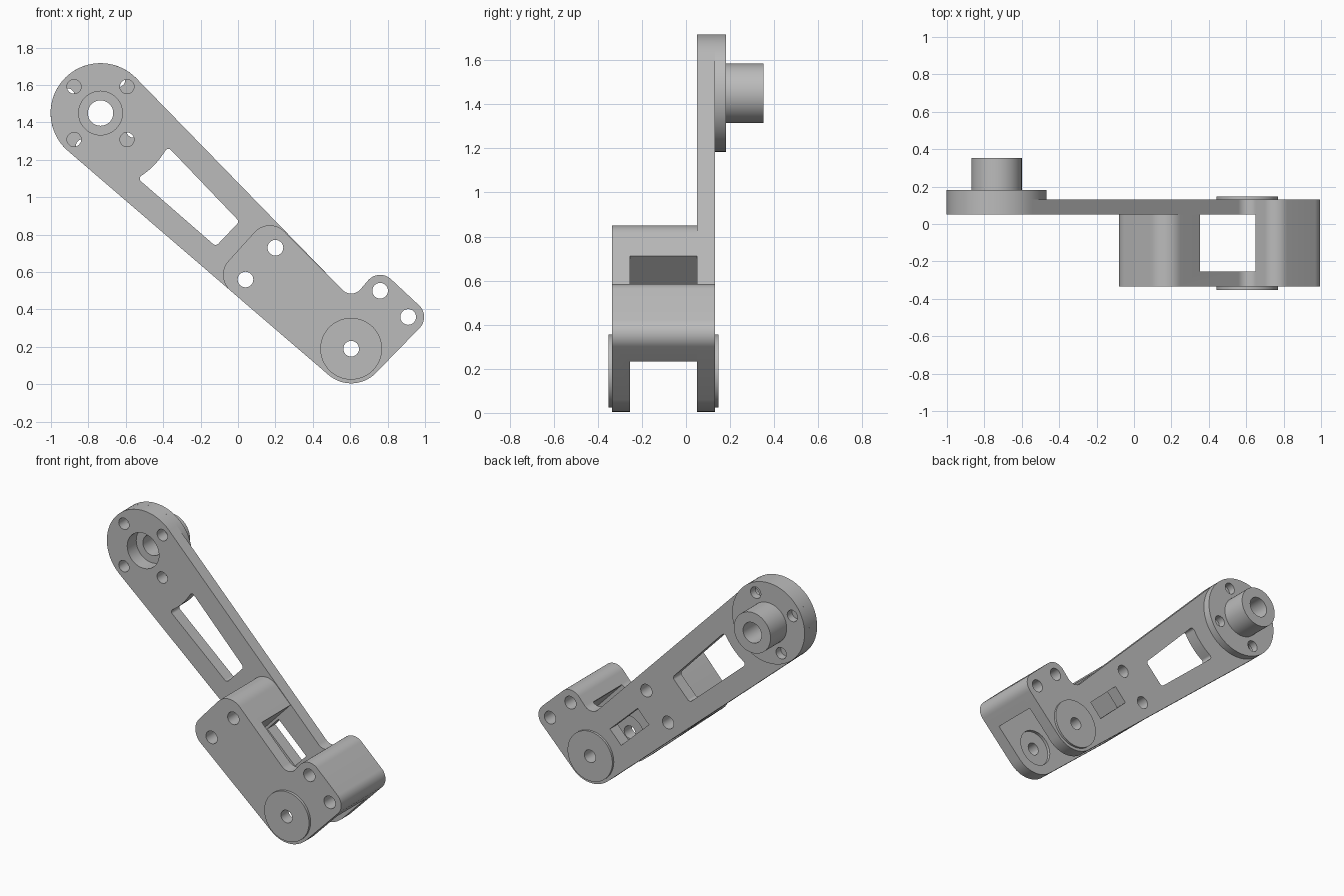
import bpy, bmesh, math
from mathutils import Vector

cube = bpy.data.objects.get("Cube")
if cube:
    bpy.data.objects.remove(cube, do_unlink=True)

grey = bpy.data.materials.new("plain grey")
grey.use_nodes = True
grey.diffuse_color = (0.5, 0.5, 0.5, 1)
grey.node_tree.nodes["Principled BSDF"].inputs["Base Color"].default_value = (0.5, 0.5, 0.5, 1)


def belt(circles, step=math.radians(6)):
    """Outline wrapped counter-clockwise round circles (x, z, r); negative r is a concave fillet."""
    n = len(circles)
    normals = []
    for i in range(n):
        x1, z1, r1 = circles[i]
        x2, z2, r2 = circles[(i + 1) % n]
        d = Vector((x2 - x1, z2 - z1))
        s = max(-1.0, min(1.0, (r1 - r2) / d.length))
        d.normalize()
        right = Vector((d.y, -d.x))
        v = right * math.sqrt(1 - s * s) + d * s
        normals.append(math.atan2(v.y, v.x))
    pts = []
    for i, (x, z, r) in enumerate(circles):
        a = normals[i - 1]
        turn = normals[i] - a
        if r > 0:
            turn %= math.tau
        else:
            turn = (turn + math.pi) % math.tau - math.pi
        k = max(2, math.ceil(abs(turn) / step))
        for j in range(k + 1):
            t = a + turn * j / k
            pts.append((x + r * math.cos(t), z + r * math.sin(t)))
    return pts


def disc(x, z, r, sides=48):
    return [(x + r * math.cos(math.tau * i / sides), z + r * math.sin(math.tau * i / sides))
            for i in range(sides)]


def prism(name, outline, y0, y1):
    bm = bmesh.new()
    face = bm.faces.new([bm.verts.new((x, y0, z)) for x, z in outline])
    ext = bmesh.ops.extrude_face_region(bm, geom=[face], use_keep_orig=True)["geom"]
    for v in ext:
        if isinstance(v, bmesh.types.BMVert):
            v.co.y = y1
    bmesh.ops.recalc_face_normals(bm, faces=bm.faces)
    mesh = bpy.data.meshes.new(name)
    bm.to_mesh(mesh)
    bm.free()
    mesh.materials.append(grey)
    ob = bpy.data.objects.new(name, mesh)
    bpy.context.collection.objects.link(ob)
    return ob


def activate(ob):
    bpy.ops.object.select_all(action="DESELECT")
    ob.select_set(True)
    bpy.context.view_layer.objects.active = ob


def cut(ob, outline, y0=-1, y1=1):
    tool = prism("cutter", outline, y0, y1)
    mod = ob.modifiers.new("cut", "BOOLEAN")
    mod.operation = "DIFFERENCE"
    mod.solver = "EXACT"
    mod.object = tool
    activate(ob)
    bpy.ops.object.modifier_apply(modifier=mod.name)
    bpy.data.objects.remove(tool, do_unlink=True)


# Key centres (x, z) and plate depths (y)
PIVOT = (0.605, 0.19)
HUB = (-0.735, 1.45)
EARS = [(0.91, 0.36), (0.76, 0.5)]
BLOCK_HOLES = [(0.2, 0.73), (0.04, 0.56)]
BLOCK_CORNERS = [(0.17, 0.74, 0.11), (0.03, 0.585, 0.11)]
SCREW = 0.042
FRONT, FRONT_IN, BACK_IN, BACK = -0.335, -0.253, 0.05, 0.132
foot = [(*PIVOT, 0.185)] + [(*e, 0.085) for e in EARS] + [(0.605, 0.55, -0.065)]

# Long back arm running from the pivot to the hub
arm = prism("long_arm", belt(foot + [(*HUB, 0.267)]), BACK_IN, BACK)

# Clevis: front plate with two solid blocks reaching back to the arm
clevis = prism("clevis_block", belt(foot + BLOCK_CORNERS), FRONT, BACK_IN)
cut(clevis, [(0.42, 0.783), (-0.064, 0.274), (0.2, -0.2), (1.0, -0.2), (1.0, 0.135),
             (0.65, 0.5), (0.65, 0.7)], FRONT_IN, 1)
cut(clevis, disc(*PIVOT, 0.12), FRONT_IN - 0.02, 0)

# Hub flange and bearing boss
flange = prism("hub_flange", disc(*HUB, 0.267, 72), BACK, 0.182)
boss = prism("hub_boss", disc(*HUB, 0.135), 0.182, 0.352)

# Raised pivot washers on both outer sides
washers = [prism("front_washer", disc(*PIVOT, 0.165, 64), -0.352, FRONT),
           prism("back_washer", disc(*PIVOT, 0.165, 64), BACK, 0.147)]

# Screw holes and pivot hole
for centre in EARS + BLOCK_HOLES:
    cut(arm, disc(*centre, SCREW, 24))
    cut(clevis, disc(*centre, SCREW, 24))
for ob in [arm, clevis] + washers:
    cut(ob, disc(*PIVOT, SCREW, 24))

# Hub bore, front counterbore and the two rings of flange holes
for ob in (arm, flange, boss):
    cut(ob, disc(*HUB, 0.068, 36))
for ob in (arm, flange):
    cut(ob, disc(*HUB, 0.117), 0, 0.145)
for ob, start in ((arm, 45), (flange, 62)):
    for q in range(4):
        a = math.radians(start + 90 * q)
        cut(ob, disc(HUB[0] + 0.2 * math.cos(a), HUB[1] + 0.2 * math.sin(a), 0.038, 24))

# Arm window, its upper end curved round the hub
r = 0.02
window = belt([(-0.12, 0.765, r), (-0.02, 0.87, r), (-0.372, 1.238, r),
               (*HUB, -0.4), (-0.505, 1.1, r)])
cut(arm, window)

# Small slot between the block screws and the pivot
axis = Vector((PIVOT[0] - HUB[0], PIVOT[1] - HUB[1])).normalized()
side = Vector((-axis.y, axis.x))
mid = Vector((0.325, 0.455))
cut(arm, [tuple(mid + axis * 0.14 * i + side * 0.06 * j)
          for i, j in ((-1, -1), (1, -1), (1, 1), (-1, 1))])

# Smooth round surfaces, sharp rims
for ob in [arm, clevis, flange, boss] + washers:
    activate(ob)
    bpy.ops.object.shade_smooth_by_angle(angle=math.radians(30))
